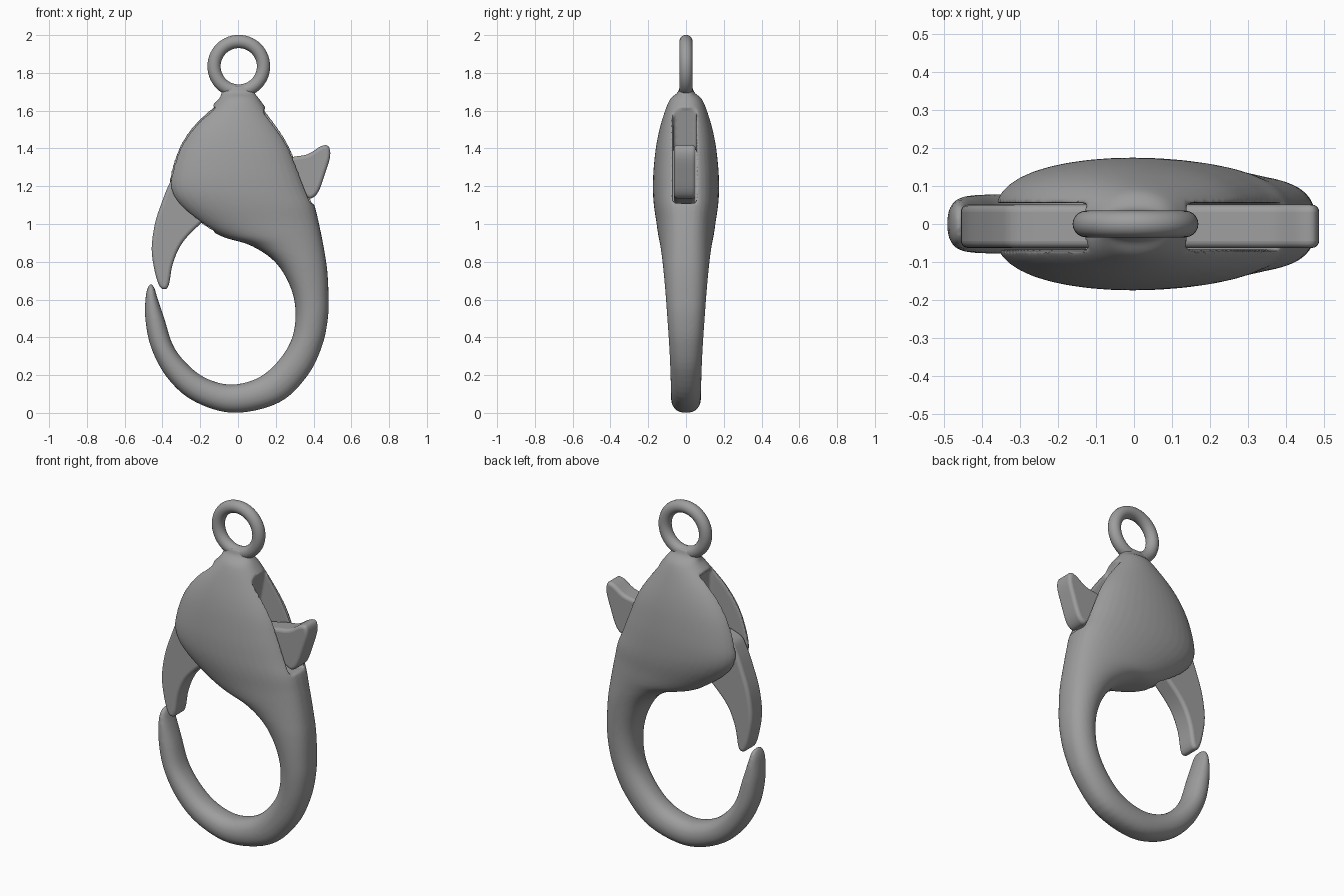
import bpy, bmesh, math
from mathutils import Vector

if "Cube" in bpy.data.objects:
    bpy.data.objects.remove(bpy.data.objects["Cube"])


def catmull(pts, steps, closed=False):
    """Smooth a list of tuples of any length."""
    n, out = len(pts), []
    get = (lambda i: pts[i % n]) if closed else (lambda i: pts[max(0, min(n - 1, i))])
    for i in range(n if closed else n - 1):
        a, b, c, d = (get(i + k) for k in (-1, 0, 1, 2))
        for s in range(steps):
            t = s / steps
            out.append(tuple(0.5 * (2 * q + (r - p) * t + (2 * p - 5 * q + 4 * r - w) * t * t
                                    + (3 * q - p - 3 * r + w) * t ** 3)
                             for p, q, r, w in zip(a, b, c, d)))
    if not closed:
        out.append(pts[-1])
    return out


def finish(name, bm):
    bmesh.ops.recalc_face_normals(bm, faces=bm.faces)
    me = bpy.data.meshes.new(name)
    bm.to_mesh(me)
    bm.free()
    ob = bpy.data.objects.new(name, me)
    bpy.context.collection.objects.link(ob)
    return ob


def plate(name, outline, y0, y1):
    """Extrude an x-z outline between two y values."""
    bm = bmesh.new()
    f = bm.faces.new([bm.verts.new((x, y0, z)) for x, z in outline])
    new = bmesh.ops.extrude_face_region(bm, geom=[f])["geom"]
    bmesh.ops.translate(bm, vec=(0, y1 - y0, 0),
                        verts=[v for v in new if isinstance(v, bmesh.types.BMVert)])
    return finish(name, bm)


def loft(name, sections, sides=40):
    """Skin rounded sections: outer x, z, inner x, z, half thickness."""
    bm = bmesh.new()
    rings = []
    for ox, oz, ix, iz, t in sections:
        o, i = Vector((ox, 0, oz)), Vector((ix, 0, iz))
        mid, half = (o + i) / 2, (o - i) / 2
        e = 0.82 - 1.6 * max(0, t - 0.08)
        ring = []
        for k in range(sides):
            a = 2 * math.pi * k / sides
            s = math.sin(a)
            ring.append(bm.verts.new(mid + half * math.cos(a)
                                     + Vector((0, math.copysign(abs(s) ** e, s) * t, 0))))
        rings.append(ring)
    for a, b in zip(rings, rings[1:]):
        for k in range(sides):
            j = (k + 1) % sides
            bm.faces.new((a[k], a[j], b[j], b[k]))
    bm.faces.new(rings[0])
    bm.faces.new(rings[-1])
    return finish(name, bm)


# Body and hook: one tapering loft from the neck round to the hook tip
body = loft("body_hook", catmull([
    (.085, 1.73, -.085, 1.73, .033), (.088, 1.695, -.088, 1.695, .045),
    (.118, 1.655, -.108, 1.655, .088), (.20, 1.54, -.23, 1.54, .13),
    (.275, 1.42, -.312, 1.42, .157), (.328, 1.29, -.36, 1.28, .172),
    (.37, 1.18, -.366, 1.18, .175), (.405, 1.10, -.315, 1.095, .17),
    (.425, 1.02, -.20, 1.0, .157), (.44, .95, -.08, .932, .147),
    (.457, .86, .07, .885, .134), (.472, .76, .20, .795, .122),
    (.479, .64, .28, .66, .11), (.477, .51, .305, .52, .10),
    (.447, .36, .28, .38, .09), (.37, .20, .20, .26, .083),
    (.22, .056, .10, .182, .08), (-.02, 0, -.03, .15, .079),
    (-.23, .06, -.15, .175, .079), (-.37, .18, -.25, .24, .079),
    (-.458, .34, -.34, .35, .078), (-.491, .5, -.39, .5, .073),
    (-.488, .62, -.427, .61, .062), (-.475, .668, -.442, .66, .045),
    (-.466, .682, -.456, .68, .015)], 5))

# Slot for the lever, cut through both side edges of the body
slot = plate("slot_cutter", [
    (.14, 1.61), (.16, 1.625), (.6, 1.625), (.6, 1.11), (.3, 1.11), (0, 1.08),
    (-.13, .96), (-.15, .8), (-.6, .8), (-.6, 1.625), (-.13, 1.625), (-.11, 1.6),
    (-.10, 1.4), (.10, 1.4)], -.067, .055)
slot.hide_render = True
cut = body.modifiers.new("slot", 'BOOLEAN')
cut.operation, cut.object, cut.solver = 'DIFFERENCE', slot, 'EXACT'
soft = body.modifiers.new("soften", 'REMESH')
soft.mode, soft.voxel_size, soft.use_smooth_shade = 'VOXEL', .008, True
relax = body.modifiers.new("relax", 'SMOOTH')
relax.factor, relax.iterations = .5, 8
ev = body.evaluated_get(bpy.context.evaluated_depsgraph_get())
mesh = bpy.data.meshes.new_from_object(ev)
body.modifiers.clear()
body.data = mesh
bpy.data.objects.remove(slot)

# Lever: closing tail on the left, thumb tab on the right
lever = plate("lever", catmull([
    (-.30, 1.29), (-.355, 1.23), (-.405, 1.11), (-.44, 1.0), (-.457, .87), (-.443, .76),
    (-.42, .68), (-.395, .655), (-.367, .675), (-.345, .79), (-.295, .9), (-.2, 1.0),
    (-.08, 1.1), (.1, 1.14), (.28, 1.15), (.345, 1.15), (.385, 1.135), (.425, 1.17),
    (.462, 1.27), (.488, 1.36), (.478, 1.412), (.44, 1.412), (.37, 1.37),
    (.29, 1.355), (.15, 1.33), (-.1, 1.33)], 4, True), -.063, .051)
bev = lever.modifiers.new("round", 'BEVEL')
bev.width, bev.segments, bev.limit_method, bev.angle_limit = .025, 5, 'ANGLE', math.radians(60)

# Attachment ring
bpy.ops.mesh.primitive_torus_add(location=(.004, 0, 1.835), rotation=(math.pi / 2, 0, 0),
                                 major_radius=.131, minor_radius=.035,
                                 major_segments=56, minor_segments=20)
ring = bpy.context.object
ring.name = "attachment_ring"

# Dark grey metal and smooth shading
metal = bpy.data.materials.new("dark_grey")
metal.diffuse_color = (.34, .34, .34, 1)
metal.use_nodes = True
metal.node_tree.nodes["Principled BSDF"].inputs["Base Color"].default_value = metal.diffuse_color
bpy.ops.object.select_all(action='DESELECT')
for ob in (body, lever, ring):
    ob.data.materials.clear()
    ob.data.materials.append(metal)
    ob.select_set(True)
bpy.context.view_layer.objects.active = body
bpy.ops.object.shade_smooth_by_angle(angle=math.radians(40))
